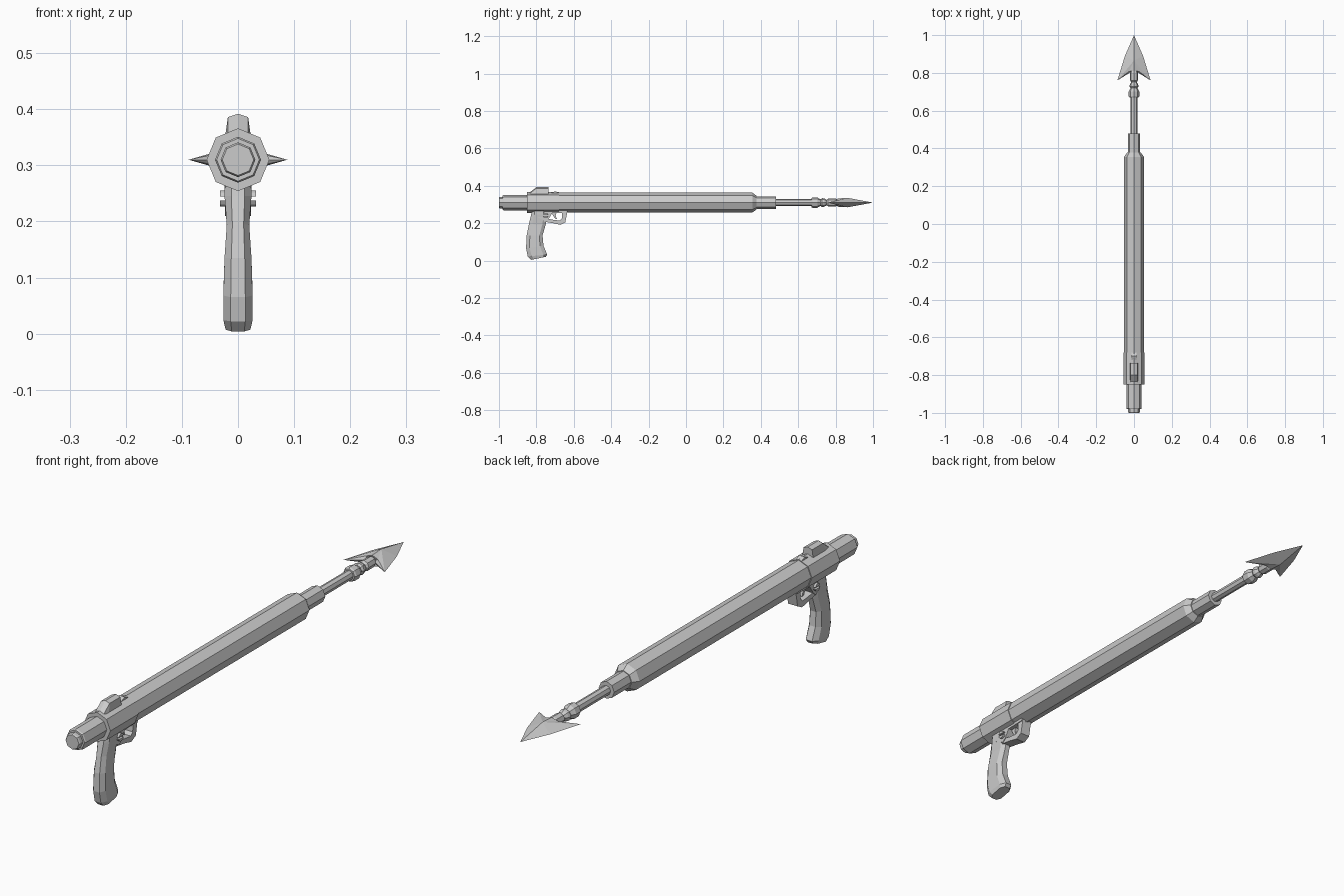
import bpy, bmesh
from math import sin, cos, pi

AXIS = 0.31  # height of the barrel axis


def make(name, verts, faces, z=0.0):
    me = bpy.data.meshes.new(name)
    me.from_pydata(verts, [], faces)
    bm = bmesh.new()
    bm.from_mesh(me)
    bmesh.ops.recalc_face_normals(bm, faces=bm.faces)
    bm.to_mesh(me)
    bm.free()
    ob = bpy.data.objects.new(name, me)
    ob.location.z = z
    bpy.context.collection.objects.link(ob)
    return ob


def loft(name, rings, z=0.0):
    """Skin equal-length rings and cap both ends."""
    n = len(rings[0])
    verts = [v for r in rings for v in r]
    faces = [(i * n + j, i * n + (j + 1) % n, (i + 1) * n + (j + 1) % n, (i + 1) * n + j)
             for i in range(len(rings) - 1) for j in range(n)]
    faces += [tuple(range(n)), tuple(range(len(verts) - n, len(verts)))]
    return make(name, verts, faces, z)


def turned(name, profile, n=8):
    """Turn a (y, radius) profile around the barrel axis."""
    return loft(name, [[(r * cos(2 * pi * k / n), y, r * sin(2 * pi * k / n)) for k in range(n)]
                       for y, r in profile], AXIS)


def plate(name, outline, x0, x1):
    """Extrude a (y, z) outline across x."""
    return loft(name, [[(x, y, z) for y, z in outline] for x in (x0, x1)])


# Barrel and turned parts
turned("rear_cap", [(-1.0, 0.028), (-0.995, 0.031), (-0.975, 0.031)])
turned("rear_tube", [(-0.98, 0.038), (-0.975, 0.041), (-0.84, 0.041)])
turned("receiver", [(-0.85, 0.056), (-0.68, 0.056)])
turned("barrel", [(-0.69, 0.053), (0.355, 0.053), (0.378, 0.036)])
turned("muzzle", [(0.37, 0.033), (0.48, 0.033)])
turned("spear_shaft", [(0.47, 0.018), (0.69, 0.018)])
turned("spear_collar", [(0.67, 0.024), (0.676, 0.028), (0.702, 0.028), (0.708, 0.024),
                        (0.72, 0.018), (0.728, 0.024), (0.74, 0.022), (0.752, 0.014),
                        (0.76, 0.021), (0.80, 0.021), (0.815, 0.014)])

# Barbed spear head: one quarter, mirrored across x and z
quarter = [(0, 1.0, 0), (0.048, 0.89, 0), (0.088, 0.76, 0), (0.026, 0.808, 0.013),
           (0, 0.81, 0.022), (0, 0.865, 0.025), (0, 0.815, 0)]
head = make("spear_head", quarter,
            [(0, 1, 5), (5, 1, 2), (5, 2, 3), (5, 3, 4), (3, 2, 6), (4, 3, 6)], AXIS)
mir = head.modifiers.new("mirror", 'MIRROR')
mir.use_axis = (True, False, True)

# Rear sight with tapering sides and a peaked top
loft("sight", [[(-w, y, 0.345), (w, y, 0.345), (w * 0.75, y1, z), (0, y1, z + 0.006),
                (-w * 0.75, y1, z)]
               for y, y1, w, z in [(-0.84, -0.84, 0.024, 0.355), (-0.815, -0.80, 0.024, 0.386),
                                   (-0.735, -0.735, 0.024, 0.386)]])
loft("sight_ramp", [[(-w, y, 0.345), (w, y, 0.345), (w, y, z), (-w, y, z)]
                    for y, w, z in [(-0.72, 0.012, 0.362), (-0.70, 0.012, 0.371),
                                    (-0.68, 0.012, 0.362)]])

# Pistol grip: back (y, z), front (y, z), half width
grip = [(-0.822, 0.275, -0.745, 0.275, 0.024), (-0.828, 0.245, -0.745, 0.245, 0.024),
        (-0.840, 0.195, -0.750, 0.192, 0.020), (-0.852, 0.135, -0.767, 0.135, 0.024),
        (-0.855, 0.065, -0.762, 0.080, 0.026), (-0.846, 0.022, -0.742, 0.032, 0.026),
        (-0.828, 0.004, -0.750, 0.020, 0.022)]


def grip_ring(by, bz, fy, fz, w):
    def at(x, t):
        return (x, by + (fy - by) * t, bz + (fz - bz) * t)
    return [at(-w * 0.5, 0), at(w * 0.5, 0), at(w, 0.2), at(w, 0.8),
            at(w * 0.5, 1), at(-w * 0.5, 1), at(-w, 0.8), at(-w, 0.2)]


loft("grip", [grip_ring(*g) for g in grip])

# Trigger frame, guard and trigger
plate("trigger_frame", [(-0.82, 0.28), (-0.64, 0.28), (-0.635, 0.256), (-0.715, 0.254),
                        (-0.735, 0.222), (-0.75, 0.21), (-0.80, 0.235)], -0.023, 0.023)
plate("trigger_guard", [(-0.76, 0.208), (-0.71, 0.200), (-0.672, 0.191), (-0.645, 0.205),
                        (-0.634, 0.262), (-0.662, 0.262), (-0.664, 0.226), (-0.675, 0.214),
                        (-0.71, 0.218), (-0.76, 0.228)], -0.020, 0.020)
plate("trigger", [(-0.715, 0.262), (-0.69, 0.262), (-0.697, 0.24), (-0.690, 0.222),
                  (-0.700, 0.224), (-0.712, 0.242)], -0.007, 0.007)

# Slotted screw heads on both sides: two half-moons around a slot
for side in (-1, 1):
    for half in (-1, 1):
        arc = [(-0.75 + 0.015 * cos(a), 0.241 + half * 0.015 * sin(a))
               for a in [pi * (0.08 + 0.84 * k / 5) for k in range(6)]]
        plate("screw_head", arc, side * 0.020, side * 0.032)
